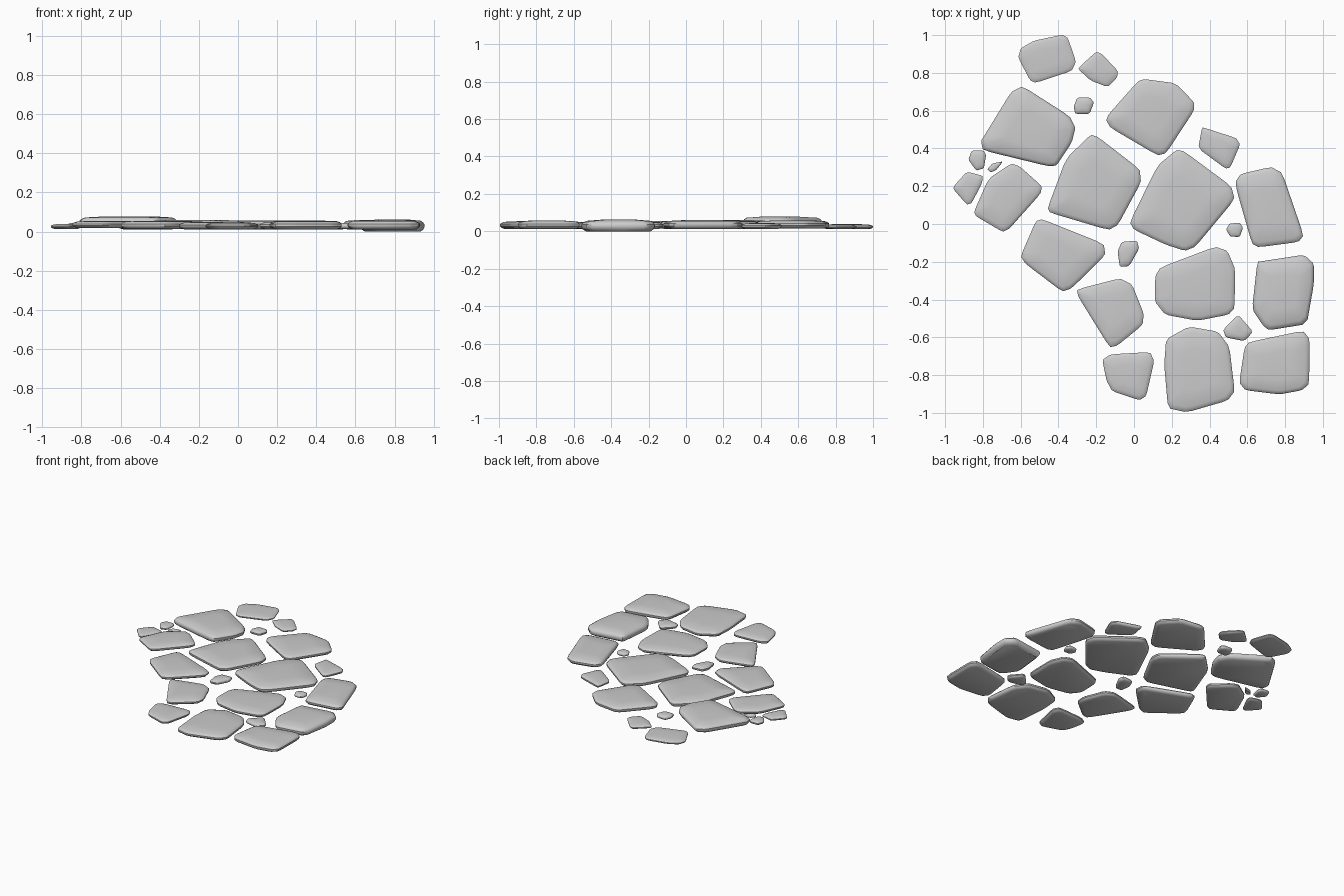
import bpy, bmesh
from mathutils import Vector


def round_outline(points, ratio=0.12):
    """Cut every corner of the outline a little."""
    pts = [Vector(p) for p in points]
    result = []
    for i, p in enumerate(pts):
        result.append(p.lerp(pts[i - 1], ratio))
        result.append(p.lerp(pts[(i + 1) % len(pts)], ratio))
    return result


def stone(name, low, high, *points):
    """Flat worn slab: bevelled rim, slightly domed top, flat underside."""
    outline = round_outline(points)
    centre = sum(outline, Vector((0, 0))) / len(outline)
    radius = sum((p - centre).length for p in outline) / len(outline)
    edge = min(0.024, radius * 0.25)
    inner = 1 - edge / radius
    # (scale about the centre, height fraction)
    levels = [(inner, 0.0), (1 - 0.3 * edge / radius, 0.16), (1.0, 0.36), (1.0, 0.6),
              (1 - 0.3 * edge / radius, 0.76), (inner, 0.9), (inner * 0.55, 1.0)]
    bm = bmesh.new()
    rings = []
    for scale, t in levels:
        z = low + (high - low) * t
        rings.append([bm.verts.new((*(centre + (p - centre) * scale), z)) for p in outline])
    n = len(outline)
    for a, b in zip(rings, rings[1:]):
        for i in range(n):
            j = (i + 1) % n
            bm.faces.new((a[i], a[j], b[j], b[i]))
    bm.faces.new(rings[0])
    bm.faces.new(rings[-1])
    bmesh.ops.recalc_face_normals(bm, faces=bm.faces)
    mesh = bpy.data.meshes.new(name)
    bm.to_mesh(mesh)
    bm.free()
    obj = bpy.data.objects.new(name, mesh)
    bpy.context.collection.objects.link(obj)
    bpy.ops.object.select_all(action='DESELECT')
    obj.select_set(True)
    bpy.context.view_layer.objects.active = obj
    bpy.ops.object.shade_smooth_by_angle(angle=0.6)


# back edge stones
stone("back_stone", .012, .038, (-.613, .88), (-.60, .93), (-.53, .97), (-.38, 1.002),
      (-.35, .985), (-.307, .86), (-.33, .81), (-.52, .748), (-.55, .76))
stone("back_small_stone", .012, .038, (-.295, .82), (-.28, .84), (-.20, .912), (-.17, .90),
      (-.085, .81), (-.09, .775), (-.14, .725), (-.23, .76))
stone("back_left_slab", .022, .078, (-.81, .44), (-.785, .48), (-.65, .70), (-.59, .73),
      (-.34, .57), (-.31, .51), (-.33, .43), (-.41, .31), (-.45, .305), (-.80, .39))
stone("back_right_slab", .014, .058, (-.147, .55), (-.135, .58), (.02, .755), (.055, .767),
      (.22, .745), (.318, .645), (.318, .60), (.17, .375), (.125, .363), (-.125, .51))
stone("right_back_stone", .012, .045, (.34, .40), (.36, .512), (.395, .502), (.54, .455),
      (.562, .42), (.51, .30), (.485, .293))

# left edge stones
stone("left_edge_stone", .014, .04, (-.957, .185), (-.95, .205), (-.885, .277), (-.80, .255),
      (-.805, .215), (-.86, .11), (-.885, .103))
stone("left_slab", .018, .055, (-.847, .065), (-.77, .24), (-.65, .32), (-.605, .305),
      (-.487, .20), (-.495, .16), (-.66, -.025), (-.695, -.042), (-.835, .04))
stone("left_front_slab", .014, .055, (-.6, -.17), (-.52, .015), (-.485, .025), (-.16, -.105),
      (-.152, -.165), (-.33, -.34), (-.38, -.358), (-.575, -.21))

# middle slabs
stone("middle_left_slab", .014, .06, (-.457, .085), (-.36, .345), (-.23, .473), (-.19, .46),
      (.03, .29), (.037, .22), (-.085, -.005), (-.135, -.032), (-.445, .06))
stone("middle_slab", .012, .058, (-.022, .01), (.125, .31), (.225, .392), (.265, .385),
      (.515, .20), (.533, .13), (.325, -.12), (.27, -.142), (.17, -.11), (0, -.03))
stone("middle_front_slab", .012, .052, (.113, -.275), (.14, -.23), (.43, -.12), (.495, -.143),
      (.536, -.24), (.532, -.445), (.50, -.48), (.335, -.512), (.165, -.48), (.11, -.41))
stone("front_left_slab", .012, .05, (-.302, -.35), (-.26, -.335), (-.075, -.288), (-.01, -.32),
      (.052, -.475), (.045, -.535), (-.09, -.645), (-.13, -.652), (-.295, -.385))

# right edge slabs
stone("right_slab", .012, .06, (.538, .225), (.565, .265), (.725, .302), (.785, .27),
      (.898, -.06), (.87, -.095), (.66, -.123), (.625, -.105), (.545, .175))
stone("right_front_slab", .0, .062, (.625, -.45), (.653, -.20), (.69, -.195), (.90, -.163),
      (.952, -.21), (.952, -.32), (.915, -.53), (.715, -.562), (.685, -.54))

# front edge slabs
stone("front_slab", .012, .055, (.16, -.745), (.17, -.61), (.29, -.543), (.445, -.57),
      (.505, -.65), (.533, -.885), (.495, -.935), (.28, -.997), (.18, -.975))
stone("front_right_slab", .012, .058, (.557, -.84), (.585, -.655), (.61, -.625), (.895, -.565),
      (.93, -.61), (.927, -.845), (.89, -.88), (.77, -.902), (.59, -.88))
stone("front_left_stone", .012, .048, (-.168, -.72), (-.125, -.69), (.085, -.678), (.107, -.725),
      (.065, -.91), (.03, -.933), (-.115, -.885), (-.145, -.83))

# filler pebbles in the gaps
stone("back_pebble", .014, .045, (-.32, .62), (-.30, .67), (-.235, .67), (-.212, .645),
      (-.235, .583), (-.31, .583))
stone("left_pebble", .018, .045, (-.877, .34), (-.86, .388), (-.795, .388), (-.783, .365),
      (-.795, .295), (-.835, .283))
stone("left_tiny_pebble", .02, .042, (-.777, .29), (-.75, .32), (-.693, .332), (-.73, .285),
      (-.76, .273))
stone("right_pebble", .014, .042, (.488, -.03), (.505, .002), (.56, .007), (.577, -.02),
      (.56, -.068), (.51, -.067))
stone("middle_pebble", .016, .05, (-.087, -.145), (-.065, -.095), (.015, -.088), (.027, -.13),
      (-.025, -.223), (-.075, -.227))
stone("front_pebble", .014, .045, (.472, -.56), (.552, -.48), (.63, -.57), (.585, -.62),
      (.485, -.60))
